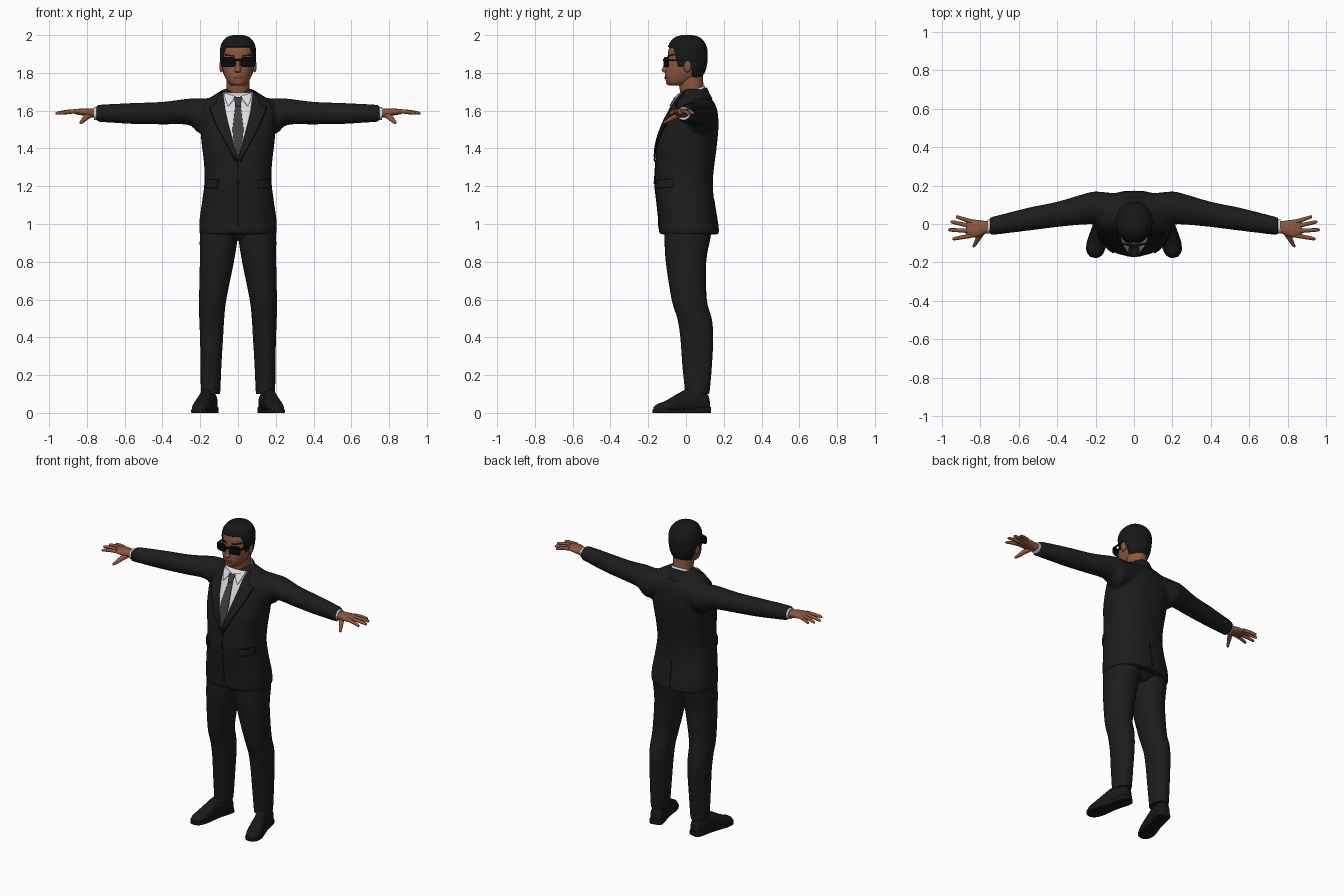
import bpy, bmesh, math
from mathutils import Vector, Matrix
from mathutils.bvhtree import BVHTree

if "Cube" in bpy.data.objects:
    bpy.data.objects.remove(bpy.data.objects["Cube"])


def material(name, r, g, b):
    m = bpy.data.materials.new(name)
    m.use_nodes = True
    m.diffuse_color = (r, g, b, 1)
    bsdf = m.node_tree.nodes["Principled BSDF"]
    bsdf.inputs["Base Color"].default_value = (r, g, b, 1)
    bsdf.inputs["Roughness"].default_value = 0.8
    return m


SUIT = material("suit black", .012, .012, .012)
SEAM = material("seam black", .005, .005, .005)
SHOE = material("shoe leather", .009, .009, .01)
HAIR = material("hair black", .008, .009, .009)
SKIN = material("skin brown", .27, .095, .047)
LIPS = material("lip brown", .17, .055, .035)
SHIRT = material("shirt white", .72, .72, .75)
TIE = material("tie grey", .05, .05, .053)
LENS = material("glasses black", .003, .003, .004)


def finish(bm, name, mat, mirror=False, angle=45):
    """Turn a bmesh into a shaded object, mirrored over x = 0 if asked."""
    bmesh.ops.recalc_face_normals(bm, faces=bm.faces)
    me = bpy.data.meshes.new(name)
    bm.to_mesh(me)
    bm.free()
    me.materials.append(mat)
    ob = bpy.data.objects.new(name, me)
    bpy.context.collection.objects.link(ob)
    bpy.ops.object.select_all(action='DESELECT')
    ob.select_set(True)
    bpy.context.view_layer.objects.active = ob
    bpy.ops.object.shade_smooth_by_angle(angle=math.radians(angle))
    if mirror:
        ob.modifiers.new("mirror", 'MIRROR').use_clip = False
    return ob


def spline(keys, steps):
    """Catmull-Rom resampling of the loft sections."""
    k = [Vector(q) for q in keys]
    k = [k[0]] + k + [k[-1]]
    out = []
    for a, b, c, d in zip(k, k[1:], k[2:], k[3:]):
        for i in range(steps):
            t = i / steps
            out.append(b + (c - a) * (t / 2) + (a * 2 - b * 5 + c * 4 - d) * (t * t / 2)
                       + (b * 3 - a - c * 3 + d) * (t ** 3 / 2))
    return out + [k[-1]]


def loft_mesh(rings, axis='z', n=32, p=2.3, steps=4):
    """Skin of superellipse sections (position, centre u, centre v, radius u, radius v)."""
    bm = bmesh.new()
    loops = []
    for t, u, v, ru, rv in spline(rings, steps):
        loop = []
        for i in range(n):
            c, s = math.cos(2 * math.pi * i / n), math.sin(2 * math.pi * i / n)
            a = u + ru * math.copysign(abs(c) ** (2 / p), c)
            b = v + rv * math.copysign(abs(s) ** (2 / p), s)
            loop.append(bm.verts.new({'z': (a, b, t), 'x': (t, a, b), 'y': (a, t, b)}[axis]))
        loops.append(loop)
    for a, b in zip(loops, loops[1:]):
        for i in range(n):
            bm.faces.new((a[i], a[(i + 1) % n], b[(i + 1) % n], b[i]))
    bm.faces.new(loops[0])
    bm.faces.new(loops[-1])
    return bm


def loft(name, mat, rings, mirror=False, **kw):
    return finish(loft_mesh(rings, **kw), name, mat, mirror)


def surface(ob):
    bm = bmesh.new()
    bm.from_mesh(ob.data)
    tree = BVHTree.FromBMesh(bm)
    bm.free()
    return tree


def plate(name, mat, tree, rows, lift=.003, mirror=False, back=False, cols=10, sub=5):
    """Thin sheet laid on a surface; rows are (left x, left z, right x, right z)."""
    bm = bmesh.new()
    side = 1 if back else -1
    grid = []
    rows = [Vector(r) for r in rows]
    lines = [a.lerp(b, i / sub) for a, b in zip(rows, rows[1:]) for i in range(sub)] + [rows[-1]]
    for r in lines:
        line = []
        for j in range(cols + 1):
            f = j / cols
            q = Vector((r[0] + (r[2] - r[0]) * f, side, r[1] + (r[3] - r[1]) * f))
            hit = tree.ray_cast(q, Vector((0, -side, 0)))[0]
            if hit is None:
                hit = tree.find_nearest(Vector((q.x, 0, q.z)))[0]
            line.append(bm.verts.new((q.x, hit.y + side * lift, q.z)))
        grid.append(line)
    for a, b in zip(grid, grid[1:]):
        for j in range(cols):
            bm.faces.new((a[j], a[j + 1], b[j + 1], b[j]))
    ob = finish(bm, name, mat, mirror)
    ob.modifiers.new("thickness", 'SOLIDIFY').thickness = .006
    ob.modifiers["thickness"].offset = 0
    return ob


def ball(name, mat, loc, size, mirror=False):
    bm = bmesh.new()
    bmesh.ops.create_uvsphere(bm, u_segments=20, v_segments=12, radius=1,
                              matrix=Matrix.LocRotScale(Vector(loc), None, Vector(size)))
    return finish(bm, name, mat, mirror)


def box(name, mat, loc, size, turn=0, bevel=0, mirror=False):
    bm = bmesh.new()
    bmesh.ops.create_cube(bm, size=1, matrix=Matrix.LocRotScale(
        Vector(loc), Matrix.Rotation(turn, 3, 'Z'), Vector(size)))
    if bevel:
        edges = [e for e in bm.edges if abs((e.verts[0].co - e.verts[1].co).normalized().z) < .1
                 and abs(e.verts[0].co.x - e.verts[1].co.x) < size[0] * .5]
        bmesh.ops.bevel(bm, geom=edges, offset=bevel, segments=4, affect='EDGES', profile=.5)
    return finish(bm, name, mat, mirror)


# Jacket: torso and sleeves fused into one skin, with a cutaway front hem
bm = loft_mesh([(.945, 0, .015, .205, .16), (1.02, 0, .01, .204, .155), (1.12, 0, -.003, .19, .152),
                (1.22, 0, -.012, .178, .154), (1.32, 0, -.005, .18, .156), (1.42, 0, .005, .192, .159),
                (1.52, 0, .025, .2, .147), (1.6, 0, .042, .2, .124), (1.65, 0, .045, .175, .1),
                (1.69, 0, .04, .115, .07), (1.715, 0, .04, .075, .05)], n=48, p=2.4)
for v in bm.verts:
    if v.co.z < 1 and v.co.y < 0 and abs(v.co.x) < .06:
        v.co.z += (1 - v.co.z) * .6 * (1 - abs(v.co.x) / .06)
jacket = finish(bm, "jacket", SUIT)
sleeve = [(.1, .075, 1.59, .085, .08), (.2, .083, 1.572, .086, .093), (.26, .077, 1.594, .08, .07),
          (.4, .05, 1.587, .066, .06), (.55, .025, 1.585, .06, .056), (.7, -.003, 1.586, .05, .048),
          (.75, -.012, 1.585, .047, .044)]
arms = [loft("sleeve", SUIT, [(s * r[0],) + r[1:] for r in sleeve], axis='x', p=2) for s in (1, -1)]
bpy.ops.object.select_all(action='DESELECT')
for ob in arms + [jacket]:
    ob.select_set(True)
bpy.context.view_layer.objects.active = jacket
bpy.ops.object.join()
fuse = jacket.modifiers.new("fuse", 'REMESH')
fuse.mode, fuse.voxel_size, fuse.use_smooth_shade = 'VOXEL', .01, True
soft = jacket.modifiers.new("soften", 'SMOOTH')
soft.factor, soft.iterations = .5, 5
for m in ("fuse", "soften"):
    bpy.ops.object.modifier_apply(modifier=m)
cloth = surface(jacket)

# Shirt front, tie, lapels and jacket details
plate("shirt_front", SHIRT, cloth, [(-.085, 1.695, .085, 1.695), (-.062, 1.57, .062, 1.57),
                                    (-.002, 1.35, .002, 1.35)], cols=16)
plate("tie", TIE, cloth, [(-.014, 1.63, .014, 1.63), (-.029, 1.5, .029, 1.5), (-.024, 1.44, .024, 1.44),
                          (-.003, 1.355, .003, 1.355)], lift=.009)
plate("tie_knot", TIE, cloth, [(-.022, 1.672, .022, 1.672), (-.013, 1.625, .013, 1.625)], lift=.016)
plate("shirt_collar_points", SHIRT, cloth, [(.014, 1.675, .075, 1.695), (.03, 1.65, .068, 1.66),
                                            (.05, 1.625, .054, 1.625)], lift=.013, mirror=True)
plate("lapels", SUIT, cloth, [(.08, 1.7, .1, 1.69), (.071, 1.63, .118, 1.635), (.068, 1.605, .15, 1.615),
                              (.05, 1.52, .112, 1.52), (.001, 1.345, .012, 1.335)], lift=.008, mirror=True)
plate("lapel_edges", SEAM, cloth, [(.118, 1.637, .12, 1.633), (.15, 1.617, .154, 1.613),
                                   (.112, 1.52, .116, 1.518), (.011, 1.337, .014, 1.331)],
      lift=.006, mirror=True, cols=2)
plate("front_seam", SEAM, cloth, [(-.002, 1.34, .002, 1.34), (-.002, .99, .002, .99)], lift=0, cols=2, sub=20)
plate("back_vent", SEAM, cloth, [(-.002, 1.13, .002, 1.13), (-.002, .96, .002, .96)], lift=0, back=True, cols=2)
plate("pocket_flaps", SUIT, cloth, [(.105, 1.23, .172, 1.238), (.108, 1.188, .174, 1.195)], lift=.005, mirror=True)
plate("pocket_seams", SEAM, cloth, [(.103, 1.234, .172, 1.242), (.103, 1.23, .172, 1.238)], lift=.003, mirror=True)
ball("button", SEAM, (0, -.166, 1.22), (.009, .006, .009))

# Neck and the two collars, tilted down towards the front
loft("neck", SKIN, [(1.62, 0, .045, .06, .06), (1.7, 0, .032, .062, .063), (1.8, 0, .02, .062, .068)], p=2)


def collar(name, mat, rings, cut):
    bm = loft_mesh(rings, p=2)
    bmesh.ops.delete(bm, geom=[f for f in bm.faces if f.calc_center_median().y < cut or len(f.verts) > 4],
                     context='FACES')
    for v in bm.verts:
        v.co.z += .4 * (v.co.y - .03)
    finish(bm, name, mat).modifiers.new("thickness", 'SOLIDIFY').thickness = .006


collar("shirt_collar", SHIRT, [(1.64, 0, .035, .08, .076), (1.705, 0, .03, .069, .069)], -1)
collar("jacket_collar", SUIT, [(1.62, 0, .045, .115, .095), (1.66, 0, .037, .092, .085),
                               (1.692, 0, .034, .078, .077)], -.015)

# Head, with hair grown from the same skull
skull = [(1.732, 0, -.05, .028, .035), (1.745, 0, -.04, .05, .063), (1.78, 0, -.018, .07, .092),
         (1.82, 0, -.004, .081, .104), (1.87, 0, .006, .087, .102), (1.92, 0, .007, .088, .1),
         (1.955, 0, .007, .077, .085), (1.98, 0, .007, .052, .058), (1.99, 0, .007, .02, .022)]
head = loft("head", SKIN, skull, n=40, p=2.15)
face = surface(head)
bm = loft_mesh([(z + (z - 1.85) * .07, x, y, a + .007, b + .006) for z, x, y, a, b in skull], n=40, p=2.15)
hairline = [((0, 0, 1.938), (0, 0, 1)), ((0, -.04, 1.83), (0, 1, .25)), ((0, 0, 1.835), (0, 0, 1)),
            ((0, .035, 1.8), (0, 1, 0)), ((0, 0, 1.778), (0, 0, 1))]
for co, no in hairline:
    bmesh.ops.bisect_plane(bm, geom=bm.verts[:] + bm.edges[:] + bm.faces[:], plane_co=co, plane_no=no)


def bald(f):
    c = f.calc_center_median()
    fore, temple, burn, ear, nape = [(c - Vector(co)).dot(Vector(no)) < 0 for co, no in hairline]
    return (fore and temple) or (burn and ear) or nape


bmesh.ops.delete(bm, geom=[f for f in bm.faces if bald(f)], context='FACES')
finish(bm, "hair", HAIR).modifiers.new("thickness", 'SOLIDIFY').thickness = .008

# Face details
loft("nose", SKIN, [(1.802, 0, -.104, .012, .012), (1.812, 0, -.109, .018, .02), (1.83, 0, -.106, .012, .017),
                    (1.875, 0, -.094, .008, .01)], n=16, p=2)
ball("ears", SKIN, (.088, .008, 1.835), (.011, .02, .032), mirror=True)
plate("mouth", LIPS, face, [(-.02, 1.782, .02, 1.782), (-.026, 1.777, .026, 1.777),
                            (-.016, 1.768, .016, 1.768)], lift=.001)
plate("eyebrows", HAIR, face, [(.018, 1.892, .066, 1.9), (.018, 1.885, .07, 1.892)], lift=.001, mirror=True)
ball("chin", SKIN, (0, -.088, 1.75), (.025, .018, .016))

# Sunglasses
box("lenses", LENS, (.049, -.104, 1.857), (.072, .01, .052), turn=.28, bevel=.016, mirror=True)
box("glasses_bridge", LENS, (0, -.117, 1.868), (.036, .008, .01))
box("glasses_arms", LENS, (.089, -.043, 1.867), (.006, .1, .01), turn=-.07, mirror=True)

# Trousers
loft("trouser_legs", SUIT, [(1.0, .1, .01, .092, .125), (.93, .102, .008, .1, .122), (.8, .112, 0, .09, .107),
                            (.6, .134, .017, .072, .093), (.5, .139, .045, .066, .091), (.4, .14, .057, .061, .087),
                            (.25, .143, .059, .055, .078), (.13, .145, .06, .052, .067), (.1, .146, .058, .05, .064)],
     mirror=True, p=2.2)
loft("trouser_seat", SUIT, [(.91, 0, .015, .03, .08), (.95, 0, .015, .15, .115), (1.0, 0, .01, .17, .13)])


# Shoes, turned outward
def shoe(name, rings, low, high):
    bm = loft_mesh(rings, axis='y', n=24)
    turn = Matrix.Rotation(.24, 3, 'Z')
    for v in bm.verts:
        v.co.z = min(max(v.co.z, low), high)
        v.co = turn @ (v.co - Vector((0, .08, 0))) + Vector((.15, .08, 0))
    finish(bm, name, SHOE, mirror=True)


outline = [(.125, .02), (.112, .036), (.06, .038), (0, .036), (-.05, .041), (-.11, .046),
           (-.155, .037), (-.178, .012)]
height = [.055, .1, .125, .125, .1, .065, .048, .03]
shoe("shoes", [(y, 0, h / 2, w, h / 2) for (y, w), h in zip(outline, height)], .008, 1)
shoe("shoe_soles", [(y * 1.02, 0, .01, w + .005, .03) for y, w in outline], 0, .018)
shoe("shoe_heels", [(.128, 0, .015, .022, .04), (.11, 0, .015, .042, .04), (.045, 0, .015, .042, .04)], 0, .03)

# Cuffs and hands
loft("shirt_cuffs", SHIRT, [(.73, -.01, 1.585, .037, .036), (.762, -.014, 1.585, .036, .034)],
     axis='x', p=2, mirror=True)
loft("palms", SKIN, [(.74, -.014, 1.586, .028, .024), (.775, -.018, 1.588, .034, .023),
                     (.82, -.024, 1.593, .046, .019), (.86, -.024, 1.594, .045, .013),
                     (.872, -.024, 1.594, .038, .006)], axis='x', n=20, mirror=True)
tips = [("little", .013, .925, .038), ("ring", -.011, .953, .012), ("middle", -.036, .966, -.03),
        ("index", -.06, .943, -.078)]
for label, y0, x1, y1 in tips:
    path = [(.845 + (x1 - .845) * f, y0 + (y1 - y0) * f, 1.597 - .012 * f * f, r, r)
            for f, r in ((0, .012), (.5, .0105), (.92, .0085), (1, .003))]
    loft(label + "_fingers", SKIN, path, axis='x', n=12, p=2, steps=3, mirror=True)
loft("thumbs", SKIN, [(-.02, .775, 1.583, .018, .016), (-.06, .8, 1.568, .017, .015),
                      (-.095, .82, 1.548, .012, .011), (-.115, .831, 1.538, .009, .008),
                      (-.121, .834, 1.535, .003, .003)], axis='y', n=12, p=2, mirror=True)
